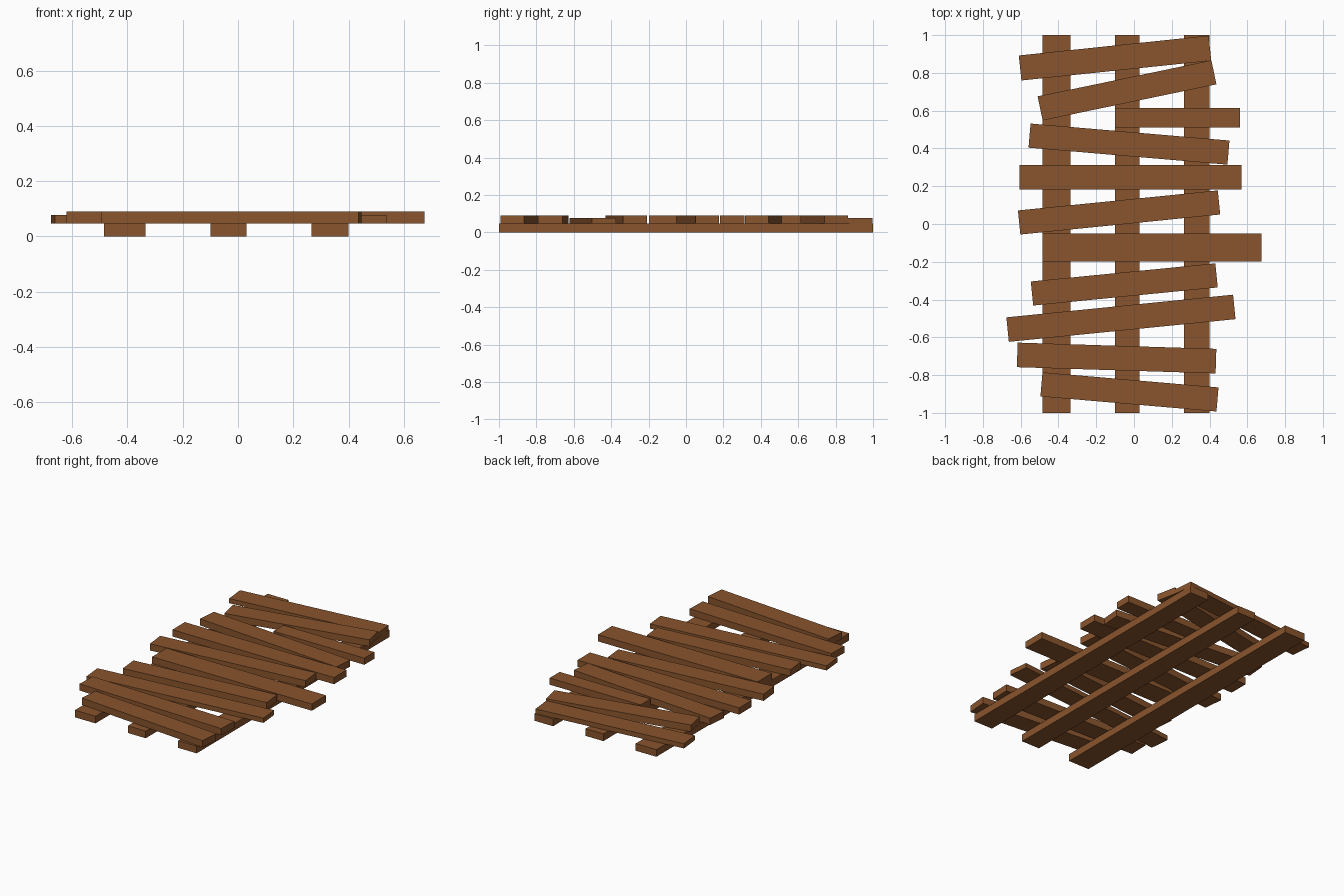
import bpy
from math import atan2, hypot
from mathutils import Matrix, Vector

wood = bpy.data.materials.new("brown_wood")
wood.diffuse_color = (0.25, 0.09, 0.026, 1)

RAIL_TOP = 0.047


def board(name, start, end, width, z0, z1):
    """Square-ended board whose centre line runs from start to end."""
    dx, dy = end[0] - start[0], end[1] - start[1]
    centre = Vector(((start[0] + end[0]) / 2, (start[1] + end[1]) / 2, (z0 + z1) / 2))
    bpy.ops.mesh.primitive_cube_add(size=1)
    ob = bpy.context.object
    ob.name = name
    ob.data.transform(Matrix.Diagonal((hypot(dx, dy), width, z1 - z0, 1)))
    ob.location = centre
    ob.rotation_euler.z = atan2(dy, dx)
    ob.data.materials.append(wood)


# Three long rails on the ground
for side, x0, x1 in (("left", -0.485, -0.335), ("middle", -0.10, 0.03), ("right", 0.265, 0.40)):
    x = (x0 + x1) / 2
    board(side + "_rail", (x, -1), (x, 1), x1 - x0, 0, RAIL_TOP)

# Crooked cross planks, back to front: left end, right end, width, top height
planks = [
    ((-0.603, 0.826), (0.402, 0.931), 0.133, 0.078),
    ((-0.497, 0.612), (0.423, 0.803), 0.130, 0.091),
    ((-0.100, 0.563), (0.560, 0.563), 0.104, 0.091),
    ((-0.553, 0.468), (0.500, 0.378), 0.128, 0.091),
    ((-0.605, 0.248), (0.569, 0.248), 0.130, 0.091),
    ((-0.608, 0.008), (0.450, 0.114), 0.128, 0.091),
    ((-0.485, -0.124), (0.675, -0.124), 0.149, 0.091),
    ((-0.540, -0.368), (0.437, -0.272), 0.128, 0.091),
    ((-0.669, -0.559), (0.531, -0.439), 0.130, 0.078),
    ((-0.618, -0.693), (0.434, -0.726), 0.130, 0.091),
    ((-0.490, -0.849), (0.442, -0.929), 0.128, 0.091),
]
for i, (start, end, width, top) in enumerate(planks, 1):
    board(f"cross_plank_{i}", start, end, width, RAIL_TOP, top)
